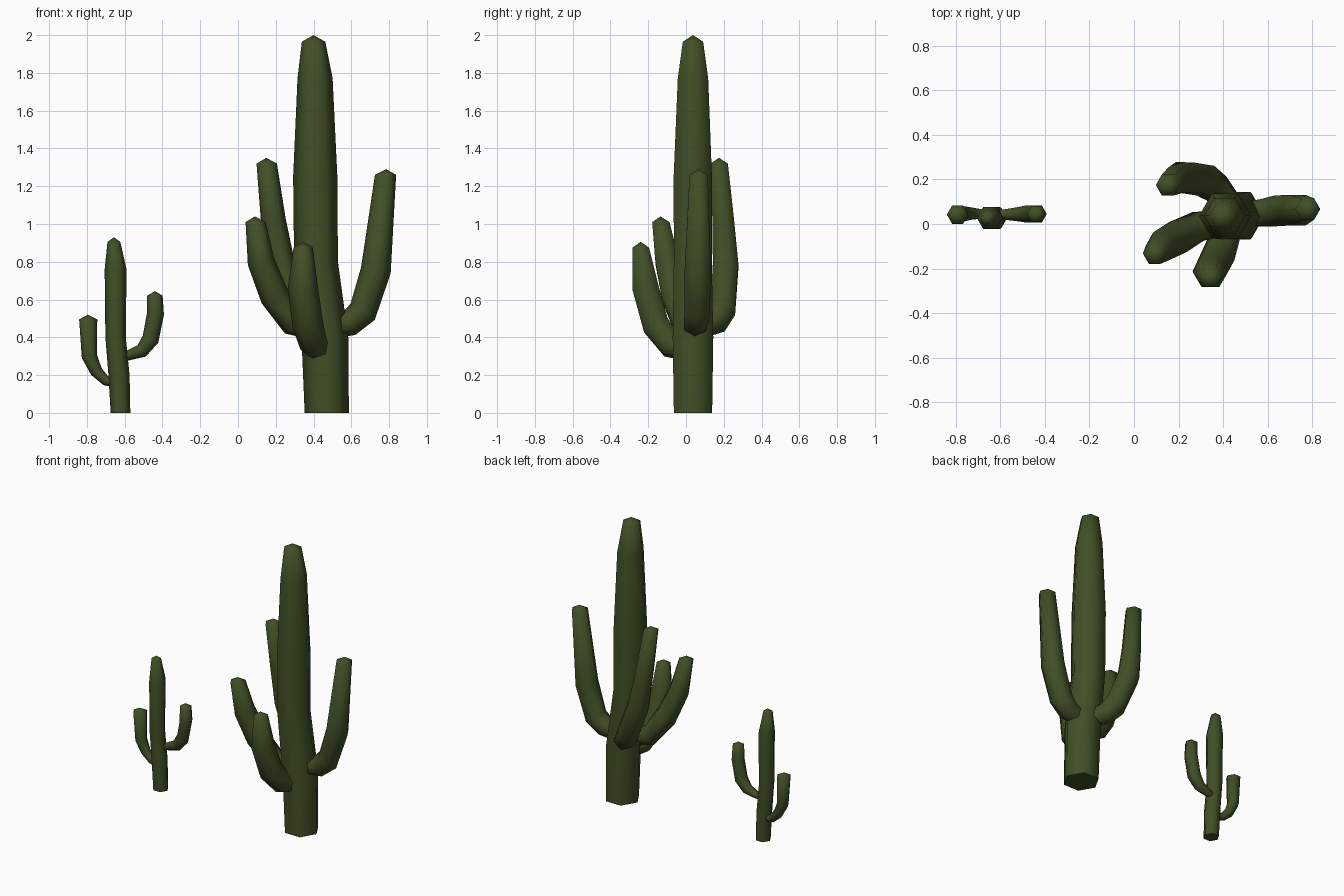
import bpy, bmesh, math
from mathutils import Vector

green = bpy.data.materials.new("cactus green")
green.diffuse_color = (0.052, 0.078, 0.019, 1)


def stem(name, rings, tip, level=False):
    """Six-sided tapered tube through rings (x, y, z, radius), pointed at the tip."""
    pts = [Vector(r[:3]) for r in rings]
    n = len(pts)
    bm = bmesh.new()
    u, t_prev, loops = Vector((1, 0, 0)), Vector((0, 0, 1)), []
    # sweep from the upright top down so the sides keep their alignment
    for i in reversed(range(n)):
        if level or i == n - 1:
            t = Vector((0, 0, 1))
        else:
            t = (pts[i + 1] - pts[i]).normalized()
            if i > 0:
                t = (t + (pts[i] - pts[i - 1]).normalized()).normalized()
        u = t_prev.rotation_difference(t) @ u
        t_prev = t
        v = t.cross(u)
        loops.append([bm.verts.new(pts[i] + rings[i][3] * (
            math.cos(k * math.pi / 3) * u + math.sin(k * math.pi / 3) * v))
            for k in range(6)])
    for a, b in zip(loops, loops[1:]):
        for k in range(6):
            j = (k + 1) % 6
            bm.faces.new((a[k], a[j], b[j], b[k]))
    top = bm.verts.new(tip)
    for k in range(6):
        bm.faces.new((loops[0][k], loops[0][(k + 1) % 6], top))
    bm.faces.new(loops[-1])
    bmesh.ops.recalc_face_normals(bm, faces=bm.faces)
    me = bpy.data.meshes.new(name)
    bm.to_mesh(me)
    bm.free()
    me.materials.append(green)
    ob = bpy.data.objects.new(name, me)
    bpy.context.collection.objects.link(ob)
    bpy.ops.object.select_all(action='DESELECT')
    ob.select_set(True)
    bpy.context.view_layer.objects.active = ob
    bpy.ops.object.shade_smooth_by_angle(angle=math.radians(65))


# large cactus
stem("large_trunk", [(.47, .037, 0, .117), (.46, .037, .4, .124), (.413, .036, .8, .116),
                     (.409, .036, 1.25, .117), (.408, .037, 1.77, .093),
                     (.40, .037, 1.965, .062)], (.40, .037, 2.0), True)
stem("large_right_arm", [(.50, .045, .455, .06), (.59, .05, .475, .07), (.66, .06, .535, .077),
                         (.73, .062, .755, .08), (.781, .067, 1.26, .056)], (.785, .067, 1.29))
stem("large_back_arm", [(.42, .10, .46, .06), (.37, .16, .485, .07), (.32, .195, .55, .078),
                        (.225, .21, .78, .078), (.187, .197, 1.02, .066),
                        (.152, .175, 1.32, .054)], (.15, .175, 1.35))
stem("large_left_arm", [(.38, 0, .45, .06), (.29, -.01, .475, .07), (.195, -.06, .615, .078),
                        (.122, -.10, .80, .072), (.093, -.133, 1.01, .053)], (.09, -.135, 1.04))
stem("large_front_arm", [(.43, -.02, .34, .06), (.40, -.08, .36, .075), (.37, -.16, .465, .082),
                         (.343, -.215, .665, .08), (.345, -.24, .875, .051)], (.345, -.24, .905))

# small cactus
stem("small_trunk", [(-.622, .027, 0, .052), (-.63, .027, .2, .056), (-.648, .027, .4, .054),
                     (-.648, .027, .76, .058), (-.657, .027, .905, .034)],
     (-.657, .027, .93), True)
stem("small_left_arm", [(-.65, .035, .16, .025), (-.70, .045, .17, .026), (-.75, .047, .22, .033),
                        (-.787, .045, .3, .041), (-.793, .042, .495, .048)], (-.795, .042, .52))
stem("small_right_arm", [(-.63, .04, .3, .024), (-.585, .042, .303, .026), (-.51, .044, .328, .037),
                         (-.463, .045, .39, .045), (-.437, .045, .525, .045),
                         (-.44, .045, .62, .041)], (-.44, .045, .645))
